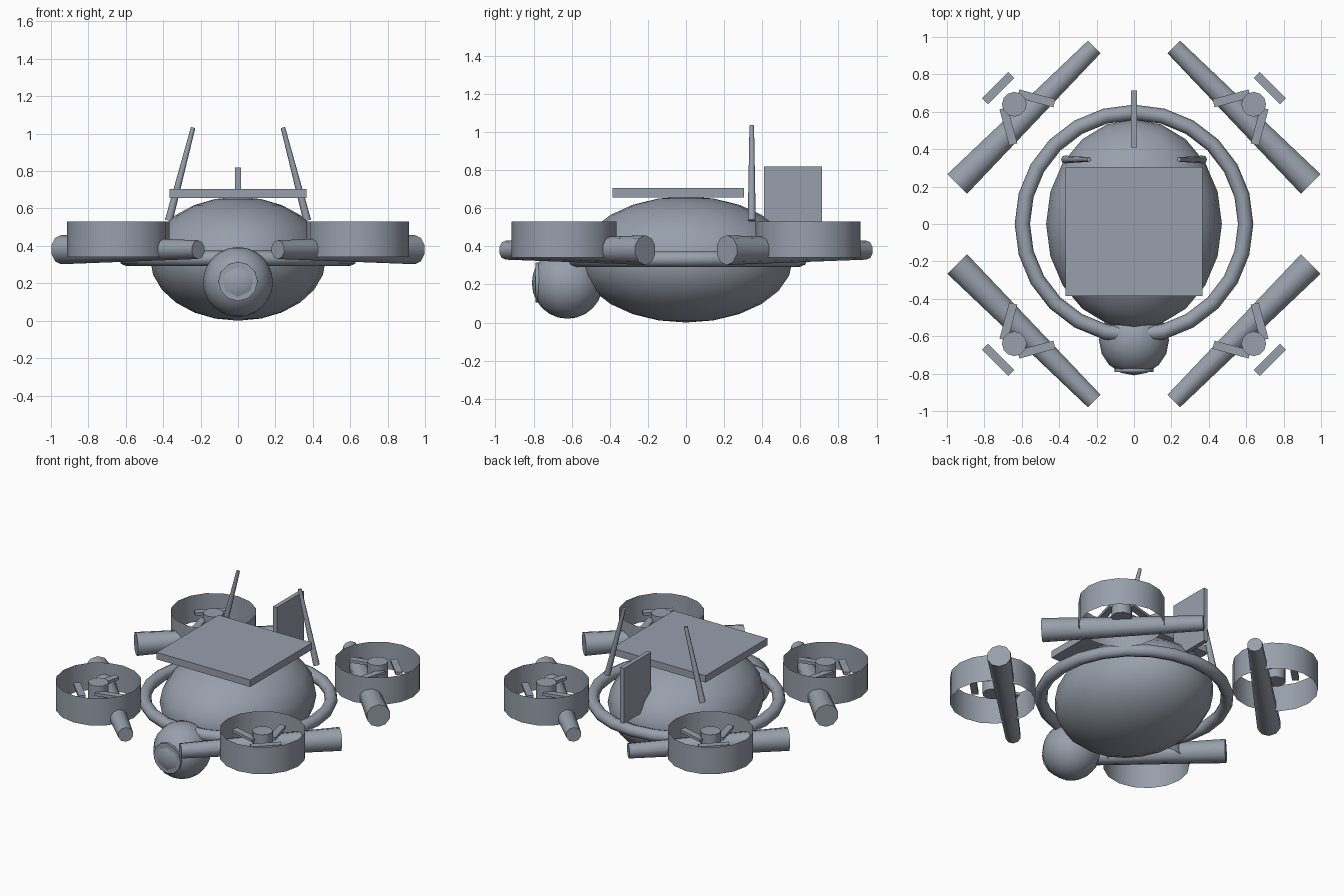
import bpy
from math import radians, sin, cos
from mathutils import Vector

if "Cube" in bpy.data.objects:
    bpy.data.objects.remove(bpy.data.objects["Cube"])

# Slate grey paint used on every part
paint = bpy.data.materials.new("slate_grey")
paint.diffuse_color = (0.31, 0.35, 0.41, 1)
paint.use_nodes = True
paint.node_tree.nodes["Principled BSDF"].inputs["Base Color"].default_value = paint.diffuse_color


def finish(name, smooth=True):
    ob = bpy.context.object
    ob.name = name
    ob.data.materials.append(paint)
    bpy.ops.object.transform_apply(location=False, rotation=True, scale=True)
    if smooth:
        bpy.ops.object.shade_smooth_by_angle(angle=radians(50))
    return ob


def box(name, lo, hi):
    lo, hi = Vector(lo), Vector(hi)
    bpy.ops.mesh.primitive_cube_add(size=1, location=(lo + hi) / 2)
    bpy.context.object.scale = hi - lo
    return finish(name, False)


def rod(name, a, b, r1, r2, sides, cap='NGON'):
    # tapered cylinder from point a to point b
    a, b = Vector(a), Vector(b)
    d = b - a
    bpy.ops.mesh.primitive_cone_add(
        vertices=sides, radius1=r1, radius2=r2, depth=d.length,
        end_fill_type=cap, location=(a + b) / 2,
        rotation=d.to_track_quat('Z', 'Y').to_euler())
    return finish(name)


def ball(name, centre, radii, segs, rings):
    bpy.ops.mesh.primitive_uv_sphere_add(
        segments=segs, ring_count=rings, radius=1, location=centre)
    bpy.context.object.scale = radii
    return finish(name)


# Body and bumper ring
ball("body", (0, 0, 0.331), (0.47, 0.56, 0.331), 20, 12)
bpy.ops.mesh.primitive_torus_add(
    major_segments=24, minor_segments=8, major_radius=0.597,
    minor_radius=0.041, location=(0, 0, 0.333))
finish("bumper_ring")

# Camera ball with lens disc
ball("camera_ball", (0, -0.622, 0.207), (0.187, 0.187, 0.187), 16, 12)
rod("lens", (0, -0.77, 0.21), (0, -0.79, 0.21), 0.105, 0.105, 12)

# Top panel and tail fin
box("top_panel", (-0.365, -0.385, 0.656), (0.365, 0.305, 0.705))
box("tail_fin", (-0.015, 0.41, 0.43), (0.015, 0.713, 0.818))

# Four rotor units
for sx, sy, tag in ((1, 1, "back_right"), (-1, 1, "back_left"),
                    (1, -1, "front_right"), (-1, -1, "front_left")):
    cx, cy = 0.64 * sx, 0.64 * sy
    rod("arm_" + tag, (0.945 * sx, 0.214 * sy, 0.38),
        (0.213 * sx, 0.946 * sy, 0.38), 0.078, 0.05, 10)
    rod("duct_" + tag, (cx, cy, 0.34), (cx, cy, 0.53), 0.275, 0.275, 16, 'NOTHING')
    rod("hub_" + tag, (cx, cy, 0.40), (cx, cy, 0.52), 0.066, 0.066, 12)
    start = Vector((sx, sy)).angle_signed(Vector((1, 0)))
    for k in range(3):
        t = start + radians(120 * k)
        bpy.ops.mesh.primitive_cube_add(
            size=1, rotation=(0, 0, -t),
            location=(cx + 0.122 * cos(t), cy + 0.122 * sin(t), 0.47))
        bpy.context.object.scale = (0.2, 0.045, 0.02)
        finish(f"blade_{tag}_{k + 1}", False)

# Pair of leaning antennas
for s, tag in ((1, "right"), (-1, "left")):
    rod("antenna_" + tag, (0.37 * s, 0.345, 0.535), (0.24 * s, 0.345, 1.033),
        0.021, 0.012, 8)
